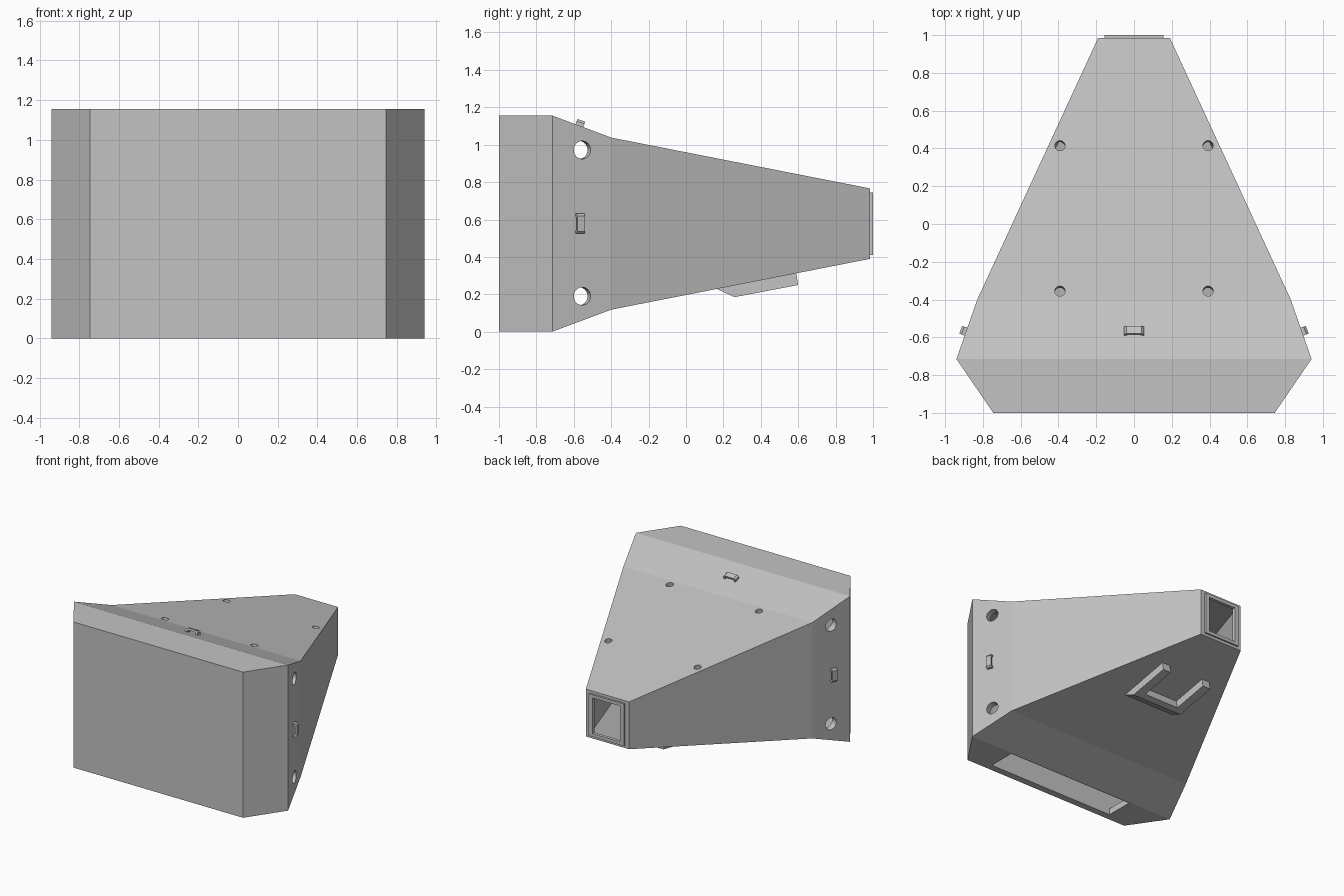
import bpy, bmesh
from mathutils import Vector, Matrix

cube = bpy.data.objects.get("Cube")
if cube:
    bpy.data.objects.remove(cube, do_unlink=True)

grey = bpy.data.materials.new("plain_grey")
grey.use_nodes = True
colour = (0.55, 0.55, 0.55, 1)
grey.diffuse_color = colour
grey.node_tree.nodes["Principled BSDF"].inputs["Base Color"].default_value = colour

MID = 0.578


def finish(name, bm):
    bmesh.ops.recalc_face_normals(bm, faces=bm.faces)
    mesh = bpy.data.meshes.new(name)
    bm.to_mesh(mesh)
    bm.free()
    mesh.materials.append(grey)
    obj = bpy.data.objects.new(name, mesh)
    bpy.context.collection.objects.link(obj)
    return obj


def loft(name, sections):
    """Rectangular tube; each section is (y, half width, half height)."""
    bm = bmesh.new()
    rings = []
    for y, hx, hz in sections:
        rings.append([bm.verts.new((sx * hx, y, MID + sz * hz))
                      for sx, sz in ((-1, -1), (1, -1), (1, 1), (-1, 1))])
    for a, b in zip(rings, rings[1:]):
        for i in range(4):
            j = (i + 1) % 4
            bm.faces.new((a[i], a[j], b[j], b[i]))
    bm.faces.new(rings[0])
    bm.faces.new(rings[-1])
    return finish(name, bm)


def box(name, lo, hi):
    lo, hi = Vector(lo), Vector(hi)
    bm = bmesh.new()
    size = Matrix.Diagonal((hi - lo).to_4d())
    size[3][3] = 1
    bmesh.ops.create_cube(bm, size=1, matrix=Matrix.Translation((lo + hi) / 2) @ size)
    return finish(name, bm)


def drill(name, centre, normal, radius):
    bm = bmesh.new()
    turn = Vector(normal).to_track_quat('Z', 'Y').to_matrix().to_4x4()
    bmesh.ops.create_cone(bm, cap_ends=True, segments=32, radius1=radius,
                          radius2=radius, depth=0.2,
                          matrix=Matrix.Translation(centre) @ turn)
    return finish(name, bm)


def prism(name, profile, axis_a, axis_b, direction, origin, half):
    """Flat outline in axes a and b, thickened both ways along direction."""
    a, b, d, o = map(Vector, (axis_a, axis_b, direction, origin))
    bm = bmesh.new()
    face = bm.faces.new([bm.verts.new(o + a * p + b * q - d * half) for p, q in profile])
    out = bmesh.ops.extrude_face_region(bm, geom=[face])
    moved = [v for v in out["geom"] if isinstance(v, bmesh.types.BMVert)]
    bmesh.ops.translate(bm, verts=moved, vec=d * half * 2)
    return finish(name, bm)


def cut(target, cutters):
    for c in cutters:
        mod = target.modifiers.new("cut", 'BOOLEAN')
        mod.operation = 'DIFFERENCE'
        mod.solver = 'EXACT'
        mod.object = c
    bpy.context.view_layer.update()
    graph = bpy.context.evaluated_depsgraph_get()
    mesh = bpy.data.meshes.new_from_object(target.evaluated_get(graph))
    target.modifiers.clear()
    target.data = mesh
    for c in cutters:
        bpy.data.objects.remove(c, do_unlink=True)


# Hollow tapered housing with a closed front and an open rear nozzle
housing = loft("housing", [(-1, 0.745, MID), (-0.715, 0.94, MID),
                           (-0.4, 0.83, 0.46), (0.985, 0.19, 0.188)])
cutters = [loft("cavity", [(-0.95, 0.72, 0.528), (-0.715, 0.885, 0.528),
                           (-0.4, 0.775, 0.41), (1.05, 0.12, 0.14)]),
           box("slot_cutter", (-0.56, -0.945, -0.1), (0.56, -0.725, 0.2))]

# Round holes through the slanted side walls
top_normal = Vector((0, 0.343, 0.939))
for side in (-1, 1):
    side_normal = Vector((side * 0.944, 0.33, 0))
    for z in (0.19, 0.972):
        cutters.append(drill("side_hole", (side * 0.884, -0.555, z), side_normal, 0.048))
    # Small screw holes in the roof
    for y in (-0.355, 0.415):
        cutters.append(drill("roof_hole", (side * 0.392, y, 1.038 - 0.196 * (y + 0.4)),
                             (0, 0.192, 0.98), 0.027))
cut(housing, cutters)

# Thin raised lip round the nozzle
lip = loft("nozzle_lip", [(0.975, 0.155, 0.167), (1, 0.155, 0.167)])
cut(lip, [loft("lip_cutter", [(0.9, 0.122, 0.142), (1.1, 0.122, 0.142)])])

# Small strap loops on the roof and both sides
half_arch = [(0.053, -0.01), (0.053, 0.018), (0.041, 0.03)]
half_gap = [(0.029, 0.016), (0.039, 0.008), (0.039, -0.01)]
arch = half_arch + [(-p, q) for p, q in reversed(half_arch)]
arch += [(-p, q) for p, q in reversed(half_gap)] + half_gap


def strap_loop(name, across, normal, origin):
    n = Vector(normal)
    prism(name, arch, across, n, n.cross(Vector(across)), origin, 0.022)


strap_loop("roof_loop", (1, 0, 0), top_normal, (0, -0.57, 1.102))
for side, label in ((-1, "right"), (1, "left")):
    strap_loop(label + "_loop", (0, 0, 1), (side * 0.944, 0.33, 0),
               (side * 0.889, -0.57, MID))

# U-shaped hook under the floor: two arms and a ramped cross bar
arm = [(0.14, 0.24), (0.26, 0.185), (0.6, 0.25), (0.586, 0.33)]
bar = [(0.14, 0.24), (0.26, 0.185), (0.31, 0.195), (0.295, 0.27)]
for side, label in ((-1, "right"), (1, "left")):
    prism(label + "_hook_arm", arm, (0, 1, 0), (0, 0, 1), (1, 0, 0),
          (side * 0.188, 0, 0), 0.035)
prism("hook_cross_bar", bar, (0, 1, 0), (0, 0, 1), (1, 0, 0), (0, 0, 0), 0.155)
